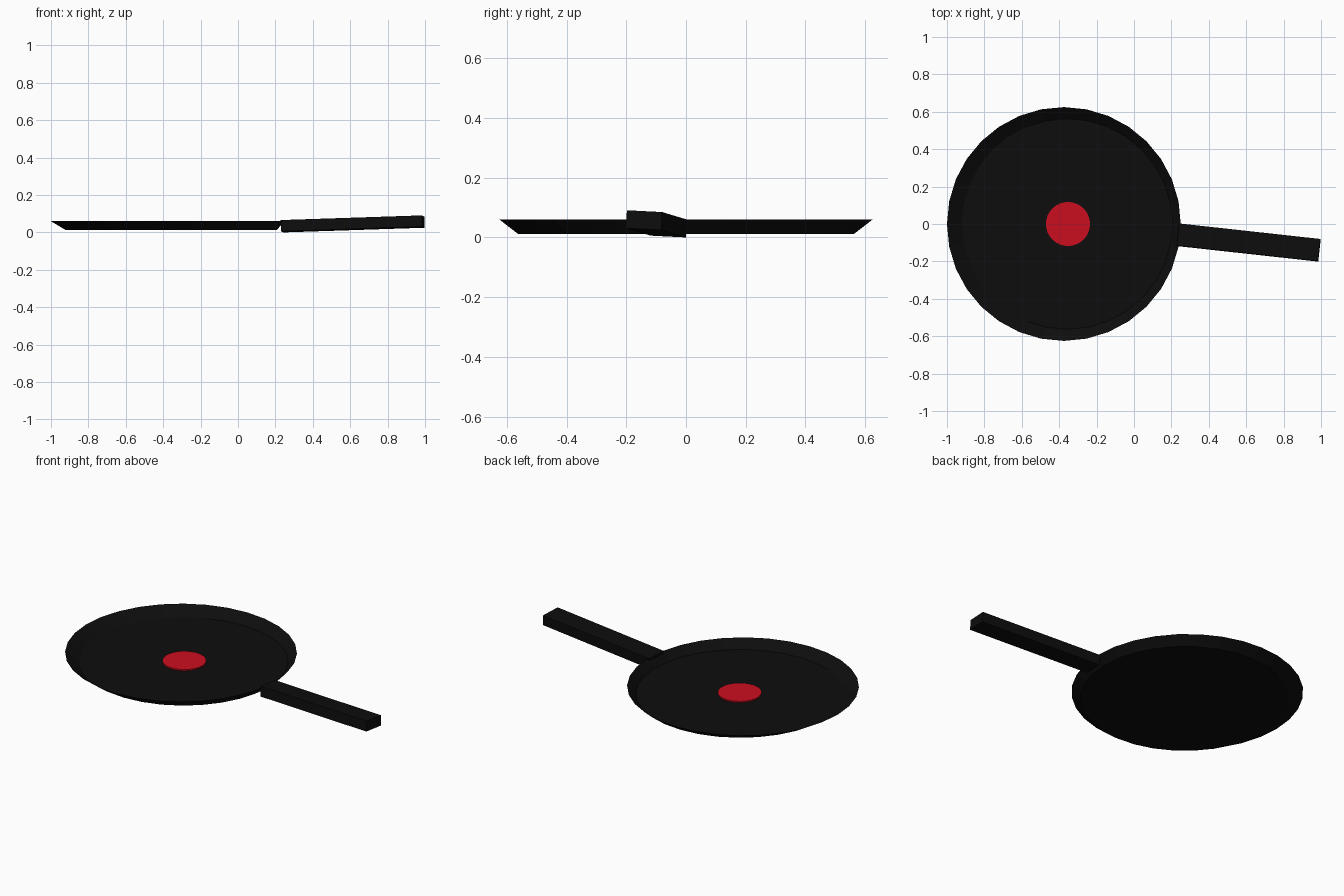
import bpy, bmesh, math
from mathutils import Vector

if "Cube" in bpy.data.objects:
    bpy.data.objects.remove(bpy.data.objects["Cube"])

SIDES = 32


def material(name, rgb):
    m = bpy.data.materials.new(name)
    m.diffuse_color = (*rgb, 1)
    m.use_nodes = True
    m.node_tree.nodes["Principled BSDF"].inputs["Base Color"].default_value = m.diffuse_color
    return m


black = material("matte black", (0.004, 0.004, 0.004))
red = material("signal red", (0.6, 0.0045, 0.0145))


def finish(bm, name, mat):
    mesh = bpy.data.meshes.new(name)
    bm.to_mesh(mesh)
    bm.free()
    mesh.materials.append(mat)
    obj = bpy.data.objects.new(name, mesh)
    bpy.context.collection.objects.link(obj)
    return obj


def ring(bm, cx, radius, z):
    return [bm.verts.new((cx + radius * math.cos(2 * math.pi * i / SIDES),
                          radius * math.sin(2 * math.pi * i / SIDES), z))
            for i in range(SIDES)]


def bridge(bm, a, b):
    for i in range(len(a)):
        j = (i + 1) % len(a)
        bm.faces.new((a[i], a[j], b[j], b[i]))


# Pan dish: thin sheet with a flat floor and a flared wall
bm = bmesh.new()
floor = ring(bm, -0.357, 0.563, 0.012)
rim = ring(bm, -0.375, 0.625, 0.06)
bm.faces.new(floor)
bridge(bm, rim, floor)
bmesh.ops.recalc_face_normals(bm, faces=bm.faces)
finish(bm, "pan_dish", black)

# Heat spot: thin red plate lying on the floor
bm = bmesh.new()
low = ring(bm, -0.353, 0.118, 0.0125)
high = ring(bm, -0.353, 0.118, 0.02)
bm.faces.new(high)
bridge(bm, low, high)
bmesh.ops.recalc_face_normals(bm, faces=bm.faces)
finish(bm, "heat_spot", red)

# Handle: a slightly turned, raised and rolled bar spanned by three edge vectors
bm = bmesh.new()
corner = Vector((0.243, 0.0, 0.0))
along = Vector((0.755, -0.083, 0.025))
across = Vector((-0.013, -0.118, 0.006))
up = Vector((-0.002, 0.003, 0.06))
bmesh.ops.create_cube(bm, size=1)
for v in bm.verts:
    a, b, c = (t + 0.5 for t in v.co)
    v.co = corner + along * a + across * b + up * c
bmesh.ops.recalc_face_normals(bm, faces=bm.faces)
finish(bm, "handle", black)
